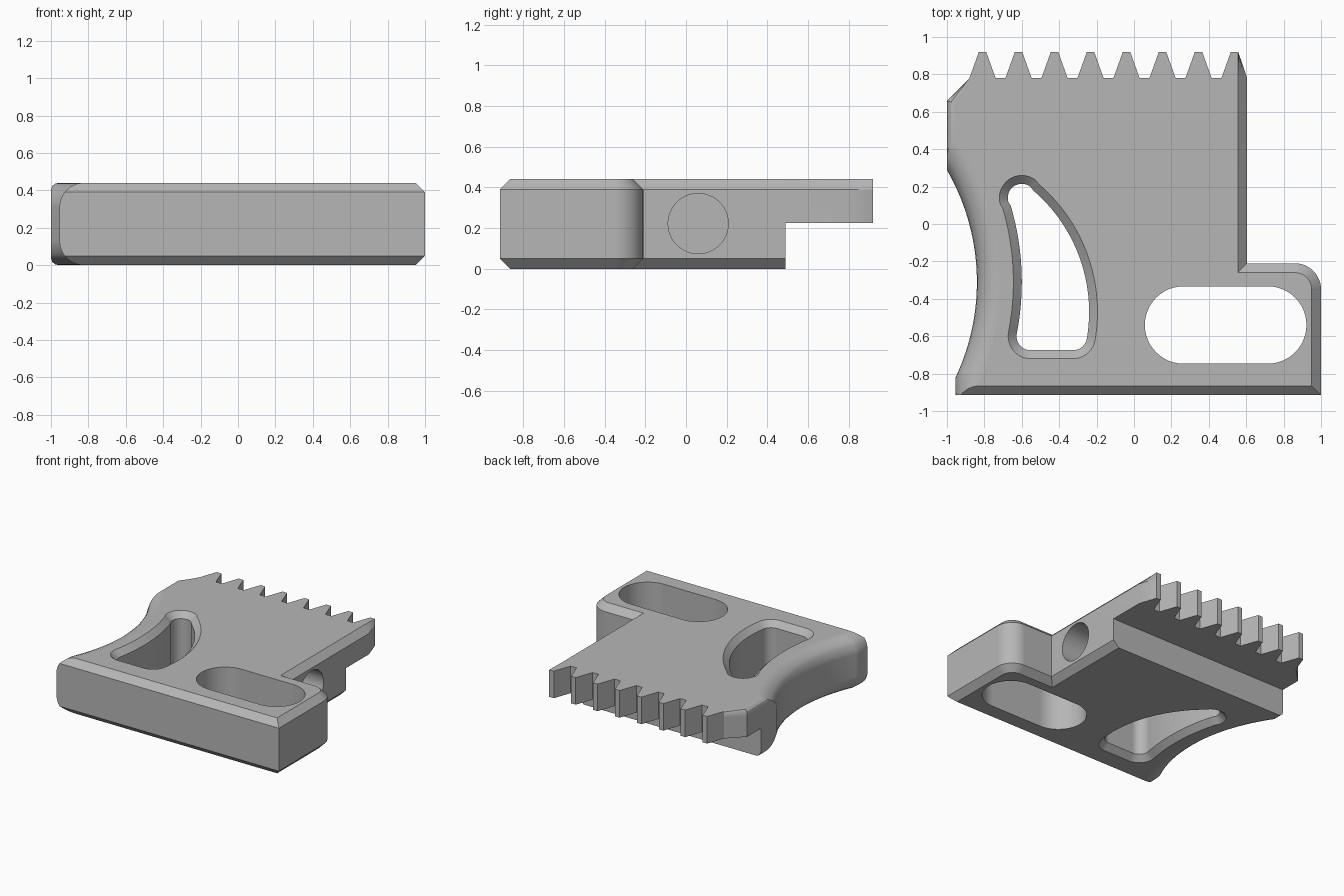
import bpy, bmesh
from math import sin, cos, asin, acos, sqrt, radians, pi

cube = bpy.data.objects.get("Cube")
if cube:
    bpy.data.objects.remove(cube, do_unlink=True)

HEIGHT = 0.44
CHAMFER = 0.05
FILLET = 0.13
GRIP = (-2.04, -0.31, 1.2)      # centre and radius of the concave side

steel = bpy.data.materials.new("grey_steel")
steel.use_nodes = True
steel.diffuse_color = (0.47, 0.47, 0.47, 1)
steel.node_tree.nodes["Principled BSDF"].inputs["Base Color"].default_value = (0.47, 0.47, 0.47, 1)


def arc(cx, cy, r, start, end, n=12):
    """Points on an arc, angles in radians."""
    steps = [start + (end - start) * k / n for k in range(n + 1)]
    return [(cx + r * cos(a), cy + r * sin(a)) for a in steps]


def loft(name, slices):
    """Solid through (z, outline) slices with equal point counts."""
    bm = bmesh.new()
    rings = [[bm.verts.new((x, y, z)) for x, y in pts] for z, pts in slices]
    n = len(rings[0])
    for low, high in zip(rings, rings[1:]):
        for k in range(n):
            j = (k + 1) % n
            bm.faces.new((low[k], low[j], high[j], high[k]))
    bm.faces.new(rings[0][::-1])
    bm.faces.new(rings[-1])
    bmesh.ops.recalc_face_normals(bm, faces=bm.faces)
    mesh = bpy.data.meshes.new(name)
    bm.to_mesh(mesh)
    bm.free()
    mesh.materials.append(steel)
    obj = bpy.data.objects.new(name, mesh)
    bpy.context.collection.objects.link(obj)
    return obj


def round_inset(depth, r):
    return r - sqrt(r * r - (r - depth) ** 2) if depth < r else 0.0


def body_outline(depth):
    """Plate outline at a depth below the top or above the bottom."""
    c = max(0.0, CHAMFER - depth)
    i = round_inset(depth, FILLET)
    s = round_inset(depth, 0.04)
    gx, gy, gr = GRIP
    # front edge, rounded lug corner and step
    pts = [(-0.955 + i, -0.915 + c), (1 - c, -0.915 + c)]
    pts += arc(0.86, -0.35, 0.14 - c, 0, pi / 2)
    pts += [(0.605 - c, -0.21 - c), (0.605 - c, 0.78)]
    # row of teeth, right to left
    for k in reversed(range(8)):
        x = -0.81 + 0.1925 * k
        if k < 7:
            pts.append((x + 0.07, 0.78))
        pts += [(x + 0.02, 0.92), (x - 0.02, 0.92), (x - 0.07, 0.78)]
    # clipped back corner, then the concave grip
    pts.append((-1 + s, 0.66 - 0.4 * s))
    r = gr + i
    pts += arc(gx, gy, r, acos((-1 + s - gx) / r), asin((-0.82 - gy) / r), 32)
    return pts


def window_outline(o):
    """Curved window outline, shrunk by o."""
    r = 0.12 - o
    gx, gy, gr = GRIP
    pts = arc(-0.326, -0.6, r, radians(-90), radians(-9.6), 10)
    pts += arc(-1.095, -0.47, 0.9 - o, radians(-8), radians(49.5), 20)
    pts += arc(-0.6, 0.14, r, radians(51), radians(197), 16)
    pts += arc(gx, gy, gr + 0.195 + o, radians(16.5), radians(-10.5), 20)
    pts += arc(-0.553, -0.6, r, radians(169), radians(270), 10)
    return pts


# Plate with chamfered and rounded rims
depths = sorted([FILLET * (1 - cos(radians(a))) for a in range(0, 91, 15)] + [CHAMFER])
slices = [(d, body_outline(d)) for d in depths]
slices += [(HEIGHT - d, body_outline(d)) for d in reversed(depths)]
plate = loft("toothed_jaw_plate", slices)

# Curved window with chamfers on both sides
rim = 0.045
window = loft("window_cutter", [
    (z, window_outline(o)) for z, o in (
        (-0.02, -0.02), (rim, rim), (HEIGHT - rim, rim), (HEIGHT + 0.02, -0.02))])

# Straight slot through the lug
slot_pts = arc(0.715, -0.54, 0.207, -pi / 2, pi / 2, 24) + arc(0.265, -0.54, 0.207, pi / 2, 3 * pi / 2, 24)
slot = loft("slot_cutter", [(-0.1, slot_pts), (0.6, slot_pts)])

# Relief under the teeth
relief_pts = [(-1.2, 0.49), (1.2, 0.49), (1.2, 1.2), (-1.2, 1.2)]
relief = loft("relief_cutter", [(-0.1, relief_pts), (0.225, relief_pts)])

# Blind round hole in the side
bore_pts = arc(0, 0, 0.148, 0, 2 * pi * 47 / 48, 47)
bore = loft("bore_cutter", [(0, bore_pts), (0.6, bore_pts)])
bore.rotation_euler = (0, pi / 2, 0)
bore.location = (0.15, 0.06, 0.222)

bpy.context.view_layer.update()
bpy.ops.object.select_all(action="DESELECT")
bpy.context.view_layer.objects.active = plate
plate.select_set(True)
for cutter in (window, slot, relief, bore):
    cutter.hide_render = True
    mod = plate.modifiers.new(cutter.name, "BOOLEAN")
    mod.operation = "DIFFERENCE"
    mod.solver = "EXACT"
    mod.object = cutter
    bpy.ops.object.modifier_apply(modifier=mod.name)
    bpy.data.objects.remove(cutter, do_unlink=True)

# Smooth curves, crisp machined edges
bpy.ops.object.shade_smooth_by_angle(angle=radians(25))
weighted = plate.modifiers.new("weighted_normals", "WEIGHTED_NORMAL")
weighted.keep_sharp = True
